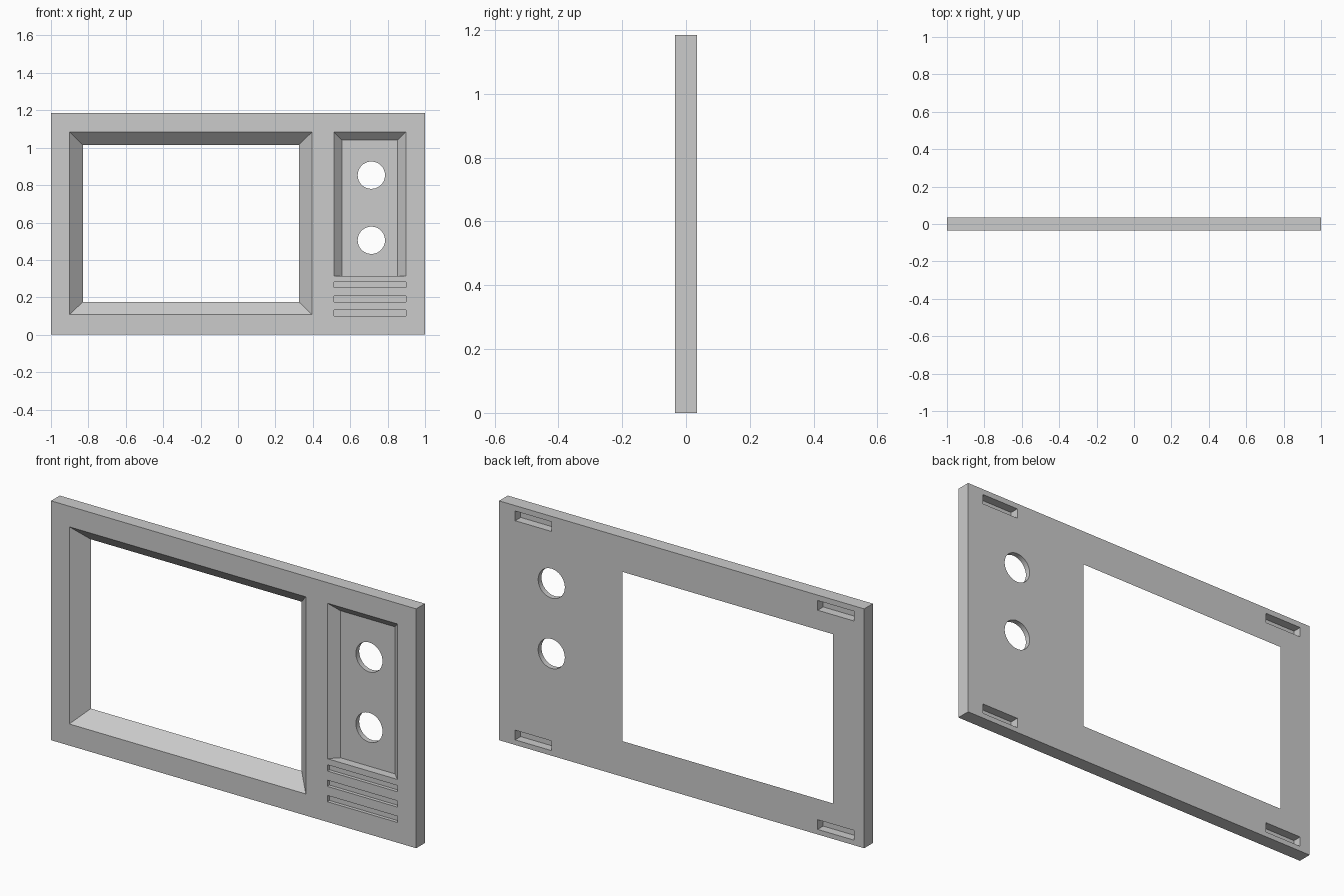
import bpy
import bmesh
from math import pi
from mathutils import Matrix, Vector

cube = bpy.data.objects.get("Cube")
if cube:
    bpy.data.objects.remove(cube, do_unlink=True)

HALF = 0.034      # half the panel thickness
HEIGHT = 1.185

grey = bpy.data.materials.new("plain grey")
grey.use_nodes = True
colour = (0.6, 0.6, 0.6, 1)
grey.diffuse_color = colour
grey.node_tree.nodes["Principled BSDF"].inputs["Base Color"].default_value = colour


def make_object(name, bm):
    bmesh.ops.recalc_face_normals(bm, faces=bm.faces)
    mesh = bpy.data.meshes.new(name)
    bm.to_mesh(mesh)
    bm.free()
    mesh.materials.append(grey)
    obj = bpy.data.objects.new(name, mesh)
    bpy.context.collection.objects.link(obj)
    return obj


def taper(name, near, far, y0, y1, start=0, end=1):
    """Tapered block between two (x0, x1, z0, z1) rectangles; start/end stretch it along its slope."""
    bm = bmesh.new()
    rings = []
    for t in (start, end):
        x0, x1, z0, z1 = (a + (b - a) * t for a, b in zip(near, far))
        y = y0 + (y1 - y0) * t
        rings.append([bm.verts.new((x, y, z))
                      for x, z in ((x0, z0), (x1, z0), (x1, z1), (x0, z1))])
    for ring in rings:
        bm.faces.new(ring)
    for i in range(4):
        j = (i + 1) % 4
        bm.faces.new((rings[0][i], rings[0][j], rings[1][j], rings[1][i]))
    return make_object(name, bm)


def block(name, rect, y0, y1):
    return taper(name, rect, rect, y0, y1)


def round_hole(name, x, z, radius):
    bm = bmesh.new()
    bmesh.ops.create_cone(bm, cap_ends=True, segments=48, radius1=radius, radius2=radius,
                          depth=0.3, matrix=Matrix.Translation(Vector((x, 0, z)))
                          @ Matrix.Rotation(pi / 2, 4, 'X'))
    return make_object(name, bm)


def cut(target, cutter):
    mod = target.modifiers.new("cut", 'BOOLEAN')
    mod.operation = 'DIFFERENCE'
    mod.solver = 'EXACT'
    mod.object = cutter
    bpy.context.view_layer.objects.active = target
    bpy.ops.object.modifier_apply(modifier=mod.name)
    bpy.data.objects.remove(cutter, do_unlink=True)


panel = block("front_panel", (-1, 1, 0, HEIGHT), -HALF, HALF)

# Screen opening, sloping right through the panel
cut(panel, taper("screen_cutter", (-0.9, 0.395, 0.107, 1.083), (-0.83, 0.325, 0.176, 1.014),
                 -HALF, HALF, -0.3, 1.3))

# Control recess with three sloping sides and a square bottom edge
cut(panel, taper("recess_cutter", (0.513, 0.897, 0.313, 1.083), (0.555, 0.854, 0.313, 1.041),
                 -HALF, 0.008, -0.3, 1))

# Knob holes
for z in (0.853, 0.505):
    cut(panel, round_hole("knob_cutter", 0.713, z, 0.073))

# Speaker grooves
for z in (0.1, 0.176, 0.252):
    cut(panel, block("groove_cutter", (0.513, 0.897, z, z + 0.031), -0.1, -HALF + 0.017))

# Mounting slots in the back
for x in (-0.945, 0.712):
    for z in (0.025, 1.11):
        cut(panel, block("slot_cutter", (x, x + 0.2, z, z + 0.048), HALF - 0.043, 0.1))
